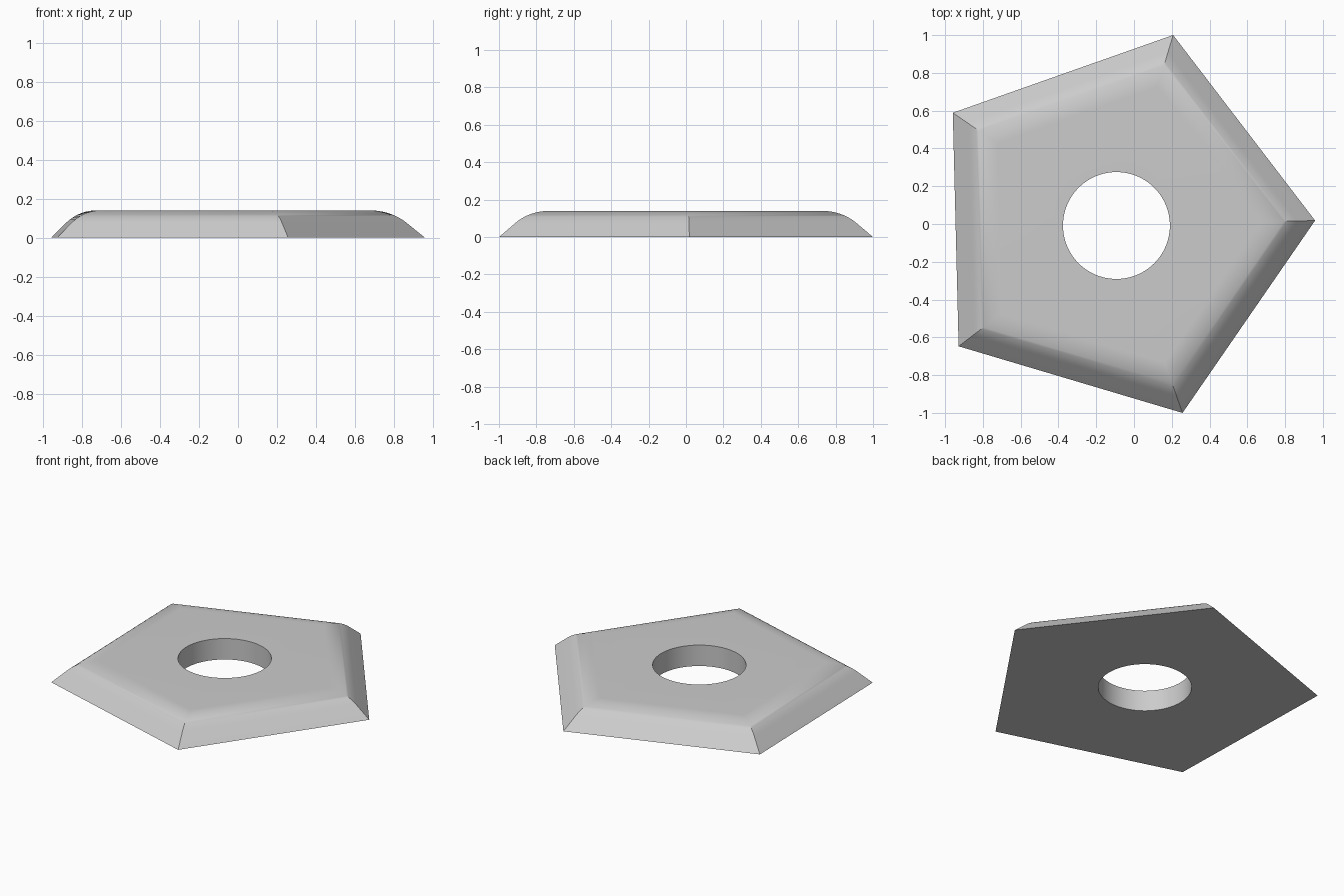
import bpy
import bmesh
from math import cos, sin, tan, pi, radians

old = bpy.data.objects.get("Cube")
if old:
    bpy.data.objects.remove(old, do_unlink=True)

CX, CY = -0.093, -0.008      # centre of the pentagon and hole
RADIUS = 1.052               # corner radius at the base
TURN = radians(1.43)
HEIGHT = 0.14
HOLE = 0.283
FLAT = 0.23                  # inset where the top becomes flat
SLOPE = radians(45)
STEPS = 12

grey = bpy.data.materials.new("light grey")
grey.use_nodes = True
colour = (0.6, 0.6, 0.6, 1)
grey.diffuse_color = colour
grey.node_tree.nodes["Principled BSDF"].inputs["Base Color"].default_value = colour

# Rim section: straight chamfer, then an arc tangent to the flat top
corner = HEIGHT / tan(SLOPE)
arc = (FLAT - corner) / tan(SLOPE / 2)
section = [(0, 0)]
for i in range(STEPS + 1):
    a = SLOPE * (1 - i / STEPS)
    section.append((FLAT - arc * sin(a), HEIGHT - arc + arc * cos(a)))

bm = bmesh.new()


def ring(count, radius, z, turn=0):
    """Closed loop of vertices about the shared centre."""
    angles = [turn + 2 * pi * i / count for i in range(count)]
    return [bm.verts.new((CX + radius * cos(a), CY + radius * sin(a), z)) for a in angles]


def skin(lower, upper):
    """Quads between two loops of equal count."""
    n = len(lower)
    for i in range(n):
        j = (i + 1) % n
        bm.faces.new((lower[i], lower[j], upper[j], upper[i]))


def cap(outer, inner):
    """Flat face with a round opening."""
    edges = [bm.edges.get((loop[i - 1], loop[i])) for loop in (outer, inner) for i in range(len(loop))]
    bmesh.ops.triangle_fill(bm, use_beauty=True, use_dissolve=False, edges=edges)


# Five-sided rim
rims = [ring(5, RADIUS - inset / cos(pi / 5), z, TURN) for inset, z in section]
for lower, upper in zip(rims, rims[1:]):
    skin(lower, upper)

# Hole wall
hole_low, hole_high = ring(96, HOLE, 0), ring(96, HOLE, HEIGHT)
skin(hole_low, hole_high)

# Top and underside
cap(rims[-1], hole_high)
cap(rims[0], hole_low)
bmesh.ops.recalc_face_normals(bm, faces=bm.faces[:])

mesh = bpy.data.meshes.new("pentagon_plate")
bm.to_mesh(mesh)
bm.free()
mesh.materials.append(grey)
plate = bpy.data.objects.new("pentagon_plate", mesh)
bpy.context.collection.objects.link(plate)

bpy.ops.object.select_all(action='DESELECT')
plate.select_set(True)
bpy.context.view_layer.objects.active = plate
bpy.ops.object.shade_smooth_by_angle(angle=radians(30))
